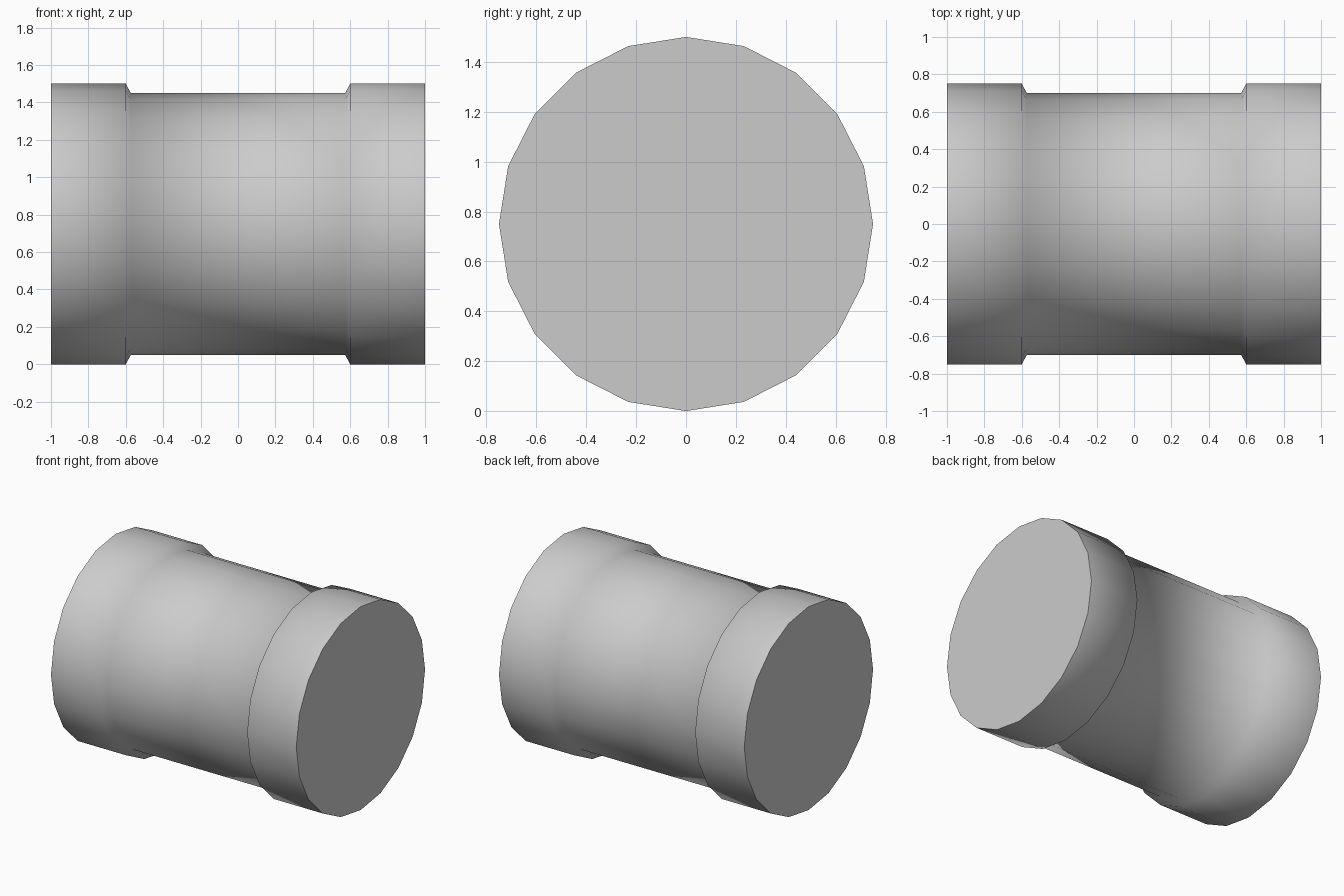
import bpy, bmesh, math

if "Cube" in bpy.data.objects:
    bpy.data.objects.remove(bpy.data.objects["Cube"])

SIDES = 20
CENTRE_Z = 0.75
# (x, radius) along the axis: end band, sloped step, recessed middle, step, end band
PROFILE = [(-1, .75), (-.6, .75), (-.573, .70), (.573, .70), (.6, .75), (1, .75)]

bm = bmesh.new()

# One ring of vertices per profile point
rings = []
for x, r in PROFILE:
    angles = [2 * math.pi * i / SIDES for i in range(SIDES)]
    rings.append([bm.verts.new((x, r * math.cos(a), CENTRE_Z + r * math.sin(a)))
                  for a in angles])

# Side walls
for a, b in zip(rings, rings[1:]):
    for i in range(SIDES):
        j = (i + 1) % SIDES
        bm.faces.new((a[i], a[j], b[j], b[i]))

# Flat end caps
bm.faces.new(rings[0])
bm.faces.new(rings[-1])
bmesh.ops.recalc_face_normals(bm, faces=bm.faces)

mesh = bpy.data.meshes.new("banded_drum")
bm.to_mesh(mesh)
bm.free()
drum = bpy.data.objects.new("banded_drum", mesh)
bpy.context.collection.objects.link(drum)

# Smooth round the drum, sharp at the end caps
bpy.context.view_layer.objects.active = drum
drum.select_set(True)
bpy.ops.object.shade_smooth_by_angle(angle=math.radians(70))
